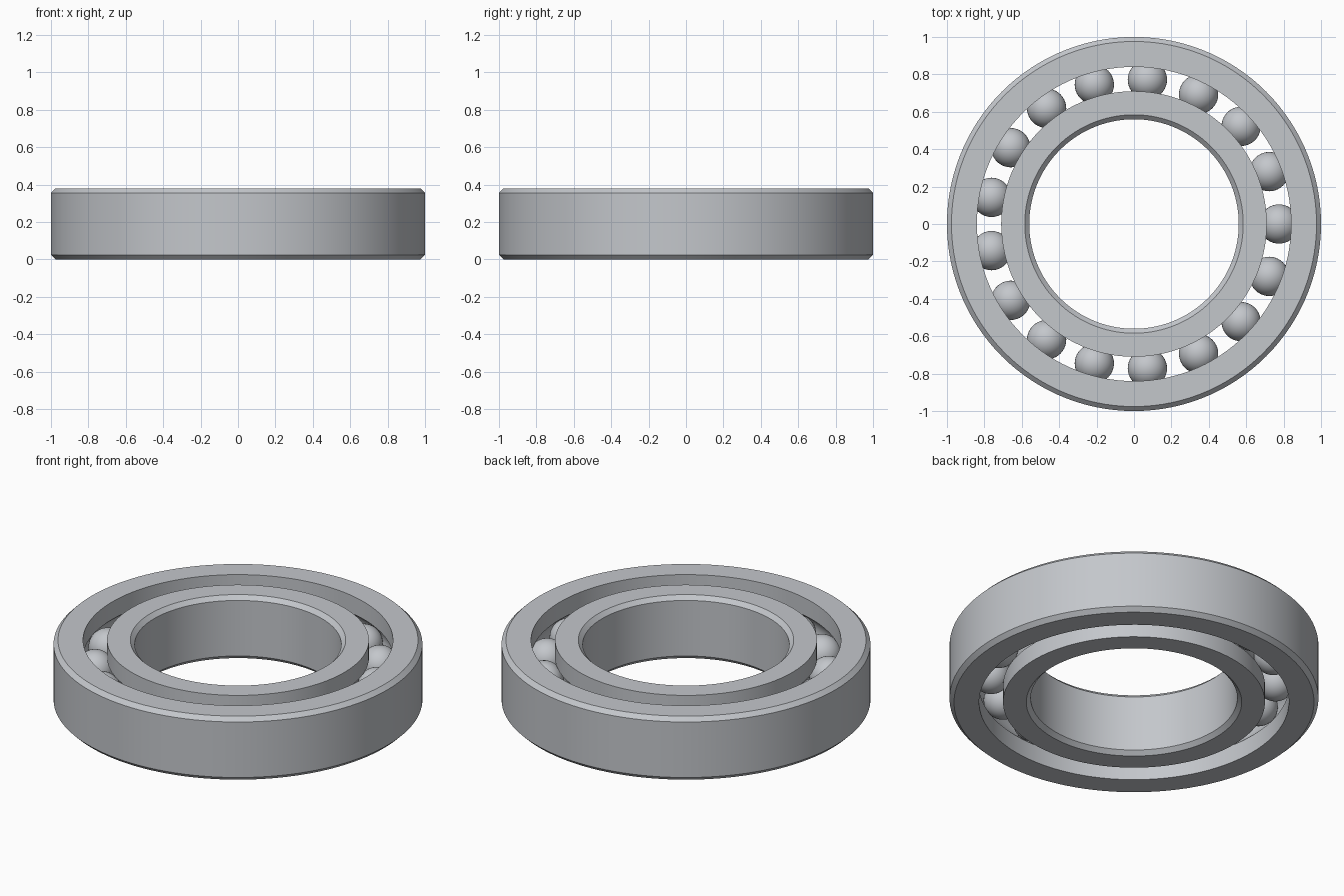
import bpy, bmesh, math
from mathutils import Matrix, Vector

cube = bpy.data.objects.get("Cube")
if cube:
    bpy.data.objects.remove(cube, do_unlink=True)

HEIGHT = 0.38
MID = HEIGHT / 2
CHAMFER = 0.024
PITCH = 0.775          # radius of the circle of ball centres
BALL_R = 0.105
GROOVE_R = 0.107
BALLS = 17
SEGMENTS = 120

steel = bpy.data.materials.new("polished steel")
steel.use_nodes = True
colour = (0.55, 0.57, 0.60, 1)
steel.diffuse_color = colour
steel.node_tree.nodes["Principled BSDF"].inputs["Base Color"].default_value = colour


def finish(name, bm):
    """Turn a bmesh into a smooth shaded steel object."""
    mesh = bpy.data.meshes.new(name)
    bm.to_mesh(mesh)
    bm.free()
    mesh.materials.append(steel)
    obj = bpy.data.objects.new(name, mesh)
    bpy.context.collection.objects.link(obj)
    bpy.ops.object.select_all(action="DESELECT")
    obj.select_set(True)
    bpy.context.view_layer.objects.active = obj
    bpy.ops.object.shade_smooth_by_angle(angle=math.radians(30))
    return obj


def race(name, plain_r, groove_r):
    """Lathe a ring: chamfered on plain_r, ball groove on groove_r."""
    inward = math.copysign(1, groove_r - plain_r)
    side = -inward
    profile = [
        (groove_r, 0),
        (plain_r + inward * CHAMFER, 0),
        (plain_r, CHAMFER),
        (plain_r, HEIGHT - CHAMFER),
        (plain_r + inward * CHAMFER, HEIGHT),
        (groove_r, HEIGHT),
    ]
    # circular raceway, from top to bottom
    half = math.acos(abs(groove_r - PITCH) / GROOVE_R)
    steps = 12
    for i in range(steps + 1):
        a = half * (1 - 2 * i / steps)
        profile.append((PITCH + side * GROOVE_R * math.cos(a),
                        MID + GROOVE_R * math.sin(a)))

    bm = bmesh.new()
    verts = [bm.verts.new((r, 0, z)) for r, z in profile]
    edges = [bm.edges.new((v, verts[i - 1])) for i, v in enumerate(verts)]
    bmesh.ops.spin(bm, geom=verts + edges, cent=(0, 0, 0), axis=(0, 0, 1),
                   angle=math.tau, steps=SEGMENTS, use_merge=True)
    bmesh.ops.remove_doubles(bm, verts=bm.verts, dist=0.0001)
    bmesh.ops.recalc_face_normals(bm, faces=bm.faces)
    return finish(name, bm)


# Rings
race("outer_ring", 1.0, 0.84)
race("inner_ring", 0.56, 0.71)

# Balls evenly spaced around the raceway
for n in range(BALLS):
    bm = bmesh.new()
    spot = Matrix.Rotation(math.tau * n / BALLS, 4, "Z") @ Vector((PITCH, 0, MID))
    bmesh.ops.create_uvsphere(bm, u_segments=40, v_segments=20, radius=BALL_R,
                              matrix=Matrix.Translation(spot))
    finish(f"ball_{n + 1}", bm)
